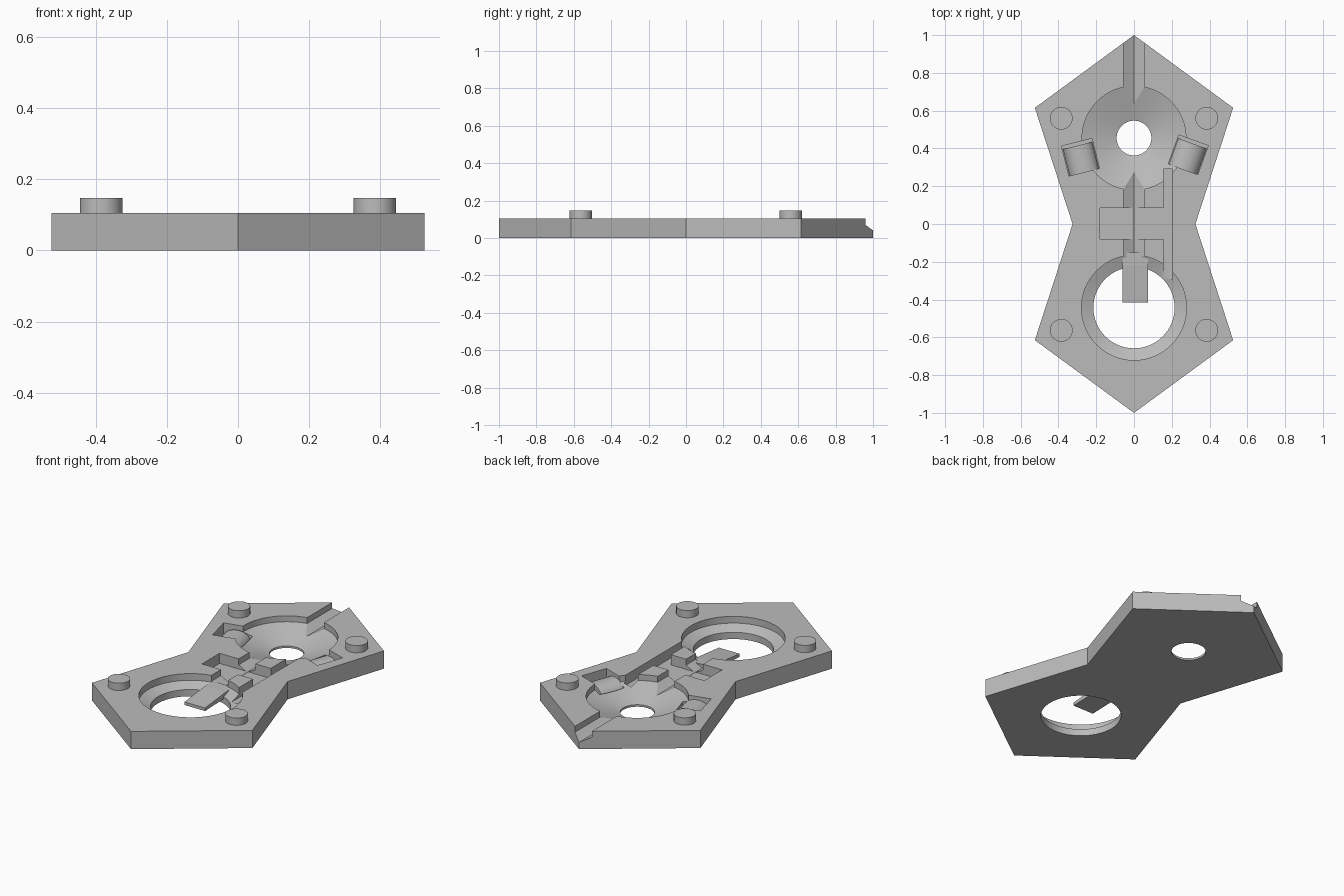
import bpy, bmesh, math
from mathutils import Vector, Matrix

cube = bpy.data.objects.get("Cube")
if cube:
    bpy.data.objects.remove(cube, do_unlink=True)

grey = bpy.data.materials.new("plain_grey")
grey.use_nodes = True
colour = (0.5, 0.5, 0.5, 1)
grey.diffuse_color = colour
grey.node_tree.nodes["Principled BSDF"].inputs["Base Color"].default_value = colour


def finish(name, bm):
    bmesh.ops.recalc_face_normals(bm, faces=bm.faces)
    mesh = bpy.data.meshes.new(name)
    bm.to_mesh(mesh)
    bm.free()
    mesh.materials.append(grey)
    obj = bpy.data.objects.new(name, mesh)
    bpy.context.collection.objects.link(obj)
    return obj


def prism(name, points, shift):
    """Extrude a closed 3D outline along a vector."""
    bm = bmesh.new()
    face = bm.faces.new([bm.verts.new(p) for p in points])
    res = bmesh.ops.extrude_face_region(bm, geom=[face])
    moved = [v for v in res["geom"] if isinstance(v, bmesh.types.BMVert)]
    bmesh.ops.translate(bm, verts=moved, vec=Vector(shift))
    return finish(name, bm)


def flat(points, z):
    return [(x, y, z) for x, y in points]


def turned(name, centre, profile, sides=64):
    """Closed solid of revolution about a vertical axis."""
    bm = bmesh.new()
    rings = []
    for r, z in profile:
        rings.append([bm.verts.new((centre[0] + r * math.cos(a), centre[1] + r * math.sin(a), z))
                      for a in (2 * math.pi * i / sides for i in range(sides))])
    for low, high in zip(rings, rings[1:]):
        for i in range(sides):
            j = (i + 1) % sides
            bm.faces.new((low[i], low[j], high[j], high[i]))
    bm.faces.new(rings[0])
    bm.faces.new(rings[-1])
    return finish(name, bm)


def smooth(obj):
    bpy.ops.object.select_all(action='DESELECT')
    obj.select_set(True)
    bpy.context.view_layer.objects.active = obj
    bpy.ops.object.shade_smooth_by_angle(angle=math.radians(25))


def cut(target, cutter):
    mod = target.modifiers.new("cut", 'BOOLEAN')
    mod.operation = 'DIFFERENCE'
    mod.solver = 'EXACT'
    mod.object = cutter
    bpy.context.view_layer.objects.active = target
    bpy.ops.object.modifier_apply(modifier=mod.name)
    bpy.data.objects.remove(cutter, do_unlink=True)


# Plate: two joined pentagons
TOP = 0.105
right_side = [(0, -1), (0.525, -0.615), (0.325, 0), (0.525, 0.615), (0, 1)]
outline = right_side + [(-x, y) for x, y in right_side[-2:0:-1]]
plate = prism("base_plate", flat(outline, 0), (0, 0, TOP))

# Conical bowl with a small hole, and stepped ring with a large hole
cut(plate, turned("bowl_cutter", (0, 0.455),
                  [(0.092, -0.1), (0.092, 0.012), (0.275, 0.07), (0.275, 0.2)]))
cut(plate, turned("ring_cutter", (0, -0.443),
                  [(0.215, -0.1), (0.215, 0.04), (0.278, 0.065), (0.278, 0.2)]))

# Long groove with a shallow V floor
groove = [(-0.055, 0.2), (-0.055, 0.07), (0, 0.04), (0.055, 0.07), (0.055, 0.2)]
cut(plate, prism("groove_cutter", [(x, -0.25, z) for x, z in groove], (0, 1.4, 0)))

# Central pocket joined to the side channel
pocket = [(-0.18, -0.08), (0.155, -0.08), (0.155, -0.29), (0.205, -0.29),
          (0.205, 0.29), (0.155, 0.29), (0.155, 0.085), (-0.18, 0.085)]
cut(plate, prism("pocket_cutter", flat(pocket, 0.045), (0, 0, 0.2)))

# Tilted side slots, each holding a rounded roller
for side, x, y, turn in (("left", 0.287, 0.365, -20), ("right", -0.283, 0.352, 14)):
    place = Matrix.Translation((x, y, 0)) @ Matrix.Rotation(math.radians(turn), 4, 'Z')
    square = [(-0.083, -0.08), (0.083, -0.08), (0.083, 0.083), (-0.083, 0.083)]
    corners = [place @ Vector(p) for p in flat(square, 0.03)]
    cut(plate, prism("slot_cutter", corners, (0, 0, 0.2)))
    arc = [math.pi * i / 16 for i in range(17)]
    ends = [place @ Vector((0.08 * math.cos(a), -0.08, 0.025 + 0.06 * math.sin(a))) for a in arc]
    length = place.to_3x3() @ Vector((0, 0.145, 0))
    smooth(prism(side + "_roller", ends, length))
smooth(plate)

# Tongue sloping down into the large hole
side_profile = [(-0.15, 0.03), (-0.15, 0.062), (-0.22, 0.06), (-0.415, 0.04), (-0.415, 0.022)]
prism("tongue", [(-0.06, y, z) for y, z in side_profile], (0.135, 0, 0))

# Pegs near the outer corners
for end, y in (("front", -0.563), ("back", 0.56)):
    for side, x in (("left", 0.385), ("right", -0.385)):
        smooth(turned(f"{end}_{side}_peg", (x, y), [(0.06, 0.09), (0.06, 0.148)], 48))
